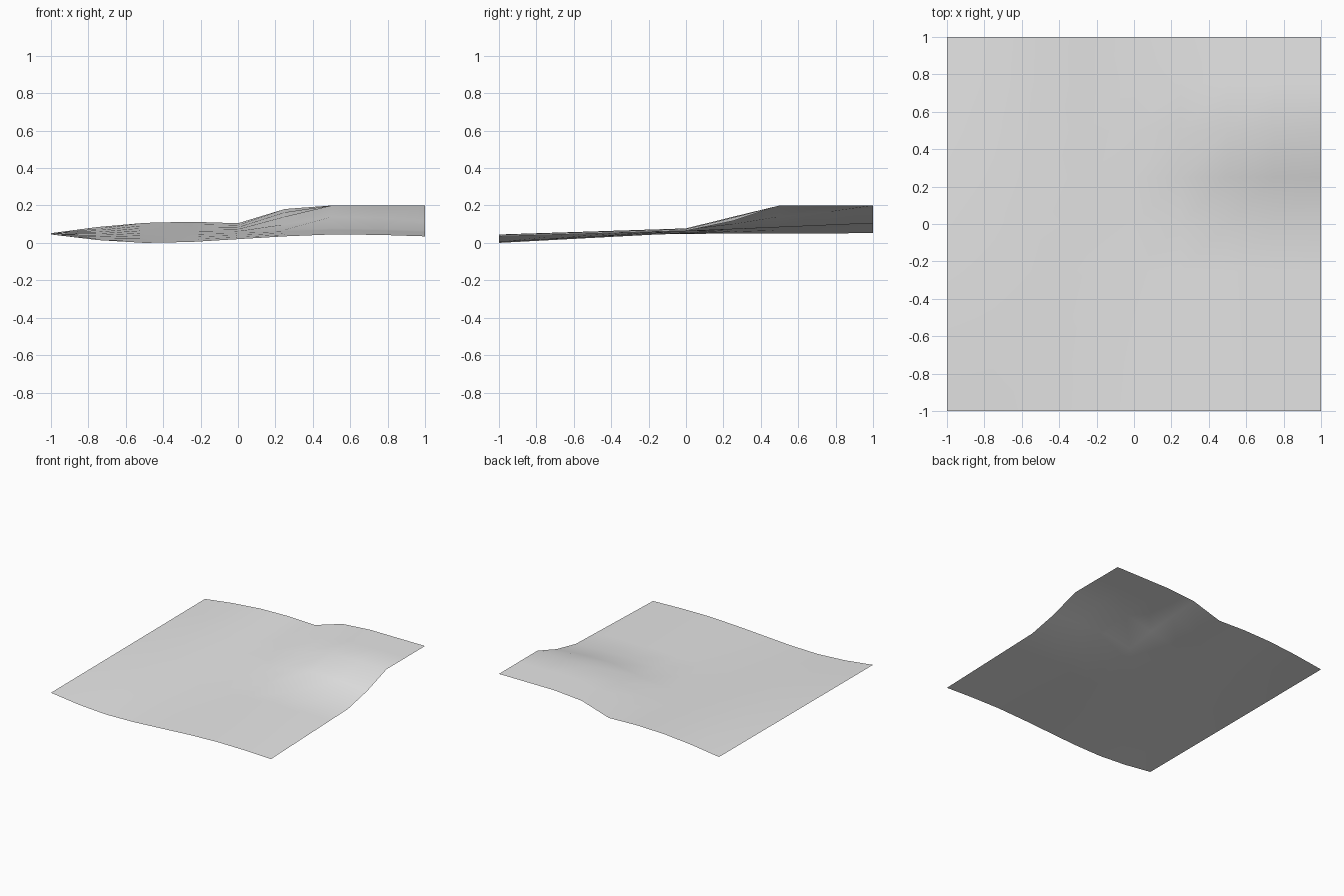
import bpy
import bmesh

if "Cube" in bpy.data.objects:
    bpy.data.objects.remove(bpy.data.objects["Cube"])

N = 8                      # cells per side
STEP = 2 / N
PLATEAU = 0.2

# height profiles along the front and back edges, x from -1 to 1
FRONT = [0.045, 0.015, 0.0, 0.005, 0.02, 0.035, 0.045, 0.043, 0.035]
BACK = [0.052, 0.085, 0.107, 0.113, 0.105, 0.105, 0.11, 0.105, 0.095]

# how far the ground is lifted to the plateau, by row (y = 0.25 .. 1), for x = 0.25 .. 1
LIFT = {
    5: [0.17, 0.47, 0.45, 0.35],
    6: [0.47, 1, 1, 1],
    7: [0.65, 1, 1, 1],
    8: [0.80, 1, 1, 1],
}


def height(i, j):
    t = j / N
    z = FRONT[i] * (1 - t) + BACK[i] * t
    if j in LIFT and i >= 5:
        z += (PLATEAU - z) * LIFT[j][i - 5]
    return z


# rolling ground sheet with a raised corner plateau
bm = bmesh.new()
bmesh.ops.create_grid(bm, x_segments=N, y_segments=N, size=1)
for v in bm.verts:
    i = round((v.co.x + 1) / STEP)
    j = round((v.co.y + 1) / STEP)
    v.co.z = height(i, j)
for f in bm.faces:
    f.smooth = True
mesh = bpy.data.meshes.new("ground")
bm.to_mesh(mesh)
bm.free()

ground = bpy.data.objects.new("ground", mesh)
bpy.context.collection.objects.link(ground)

# single light grey
grey = bpy.data.materials.new("light_grey")
grey.diffuse_color = (0.8, 0.8, 0.8, 1)
grey.use_nodes = True
grey.node_tree.nodes["Principled BSDF"].inputs["Base Color"].default_value = grey.diffuse_color
mesh.materials.append(grey)
